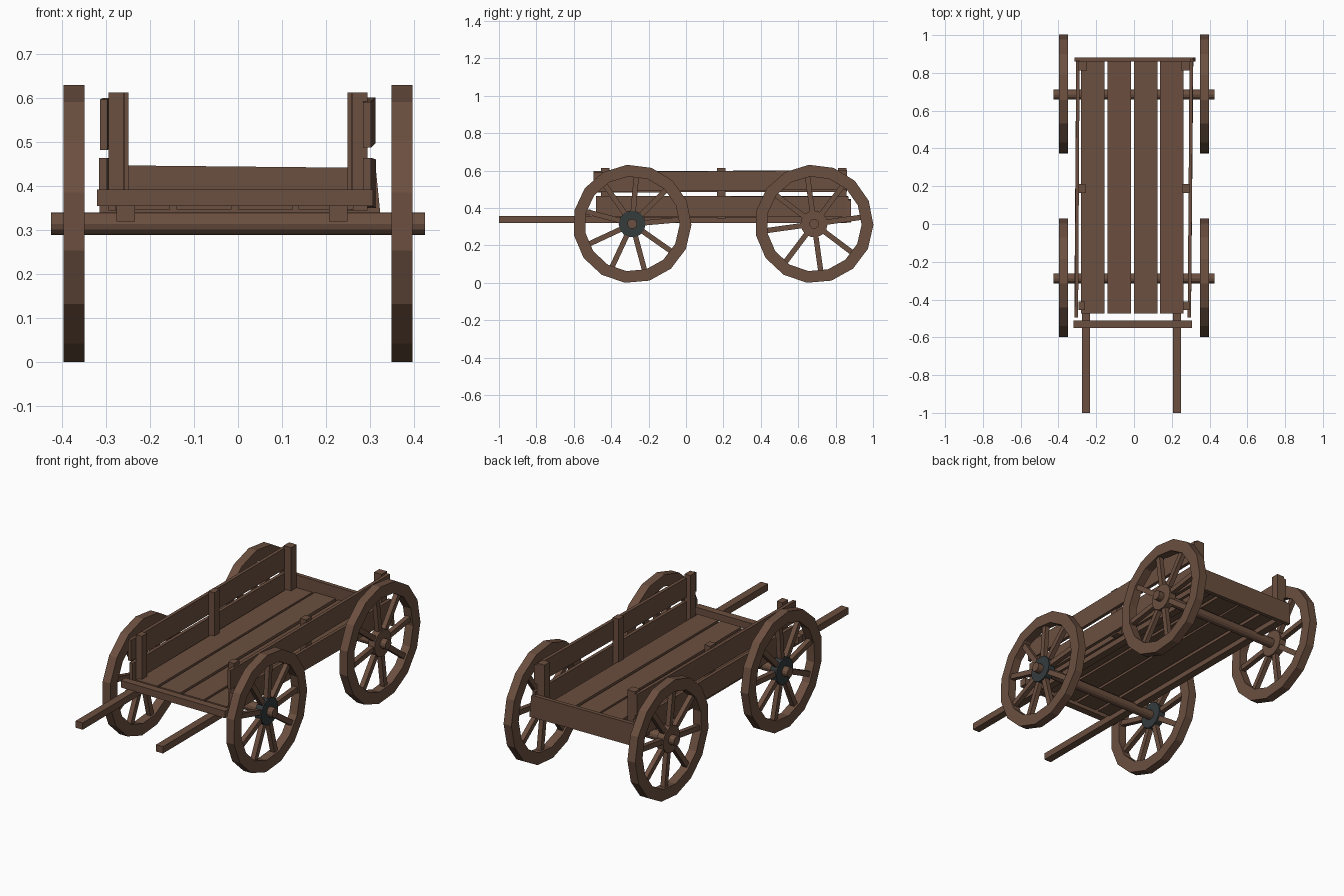
import bpy, bmesh, math
from mathutils import Matrix, Vector

if "Cube" in bpy.data.objects:
    bpy.data.objects.remove(bpy.data.objects["Cube"])


def material(name, rgb):
    m = bpy.data.materials.new(name)
    m.use_nodes = True
    m.diffuse_color = (*rgb, 1)
    bsdf = m.node_tree.nodes["Principled BSDF"]
    bsdf.inputs["Base Color"].default_value = (*rgb, 1)
    bsdf.inputs["Roughness"].default_value = 0.9
    return m


WOOD = material("brown wood", (0.147, 0.078, 0.05))
IRON = material("dark iron", (0.035, 0.043, 0.046))


def finish(name, bm, mat):
    bmesh.ops.recalc_face_normals(bm, faces=bm.faces)
    mesh = bpy.data.meshes.new(name)
    bm.to_mesh(mesh)
    bm.free()
    mesh.materials.append(mat)
    ob = bpy.data.objects.new(name, mesh)
    bpy.context.collection.objects.link(ob)
    return ob


def box(name, x, y, z, skew=(0, 0), mat=WOOD):
    """Box from ranges; skew shifts the rear end in x and z."""
    bm = bmesh.new()
    bmesh.ops.create_cube(bm, size=1)
    for v in bm.verts:
        t = v.co + Vector((0.5, 0.5, 0.5))
        back = t.y
        v.co = [r[0] + (r[1] - r[0]) * k for r, k in zip((x, y, z), t)]
        v.co.x += skew[0] * back
        v.co.z += skew[1] * back
    return finish(name, bm, mat)


def cylinder_x(name, centre, radius, length, sides, mat):
    bm = bmesh.new()
    bmesh.ops.create_cone(bm, cap_ends=True, segments=sides, radius1=radius,
                          radius2=radius, depth=length,
                          matrix=Matrix.Translation(centre) @ Matrix.Rotation(math.pi / 2, 4, 'Y'))
    return finish(name, bm, mat)


AXLE_Z = 0.315
WHEEL_X = 0.3725


def wheel(name, x, y, spokes, phase):
    # Rim: rectangular section swept round the axle
    bm = bmesh.new()
    sides, outer, inner, half = 15, 0.317, 0.254, 0.0235
    rings = []
    for i in range(sides):
        a = math.radians(-1) + math.tau * i / sides
        rings.append([bm.verts.new((x + dx, y + r * math.cos(a), AXLE_Z + r * math.sin(a)))
                      for dx, r in ((-half, inner), (half, inner), (half, outer), (-half, outer))])
    for i in range(sides):
        p, q = rings[i], rings[(i + 1) % sides]
        for k in range(4):
            n = (k + 1) % 4
            bm.faces.new((p[k], p[n], q[n], q[k]))
    finish(name + "_rim", bm, WOOD)
    # Spokes: square bars from hub to rim
    bm = bmesh.new()
    for i in range(spokes):
        a = math.radians(phase) + math.tau * i / spokes
        bmesh.ops.create_cube(bm, size=1, matrix=Matrix.Translation((x, y, AXLE_Z))
                              @ Matrix.Rotation(a, 4, 'X')
                              @ Matrix.Translation((0, 0.16, 0))
                              @ Matrix.Diagonal((0.026, 0.21, 0.028, 1)))
    finish(name + "_spokes", bm, WOOD)


# Wheels, hubs and axles
for end, y, spokes, phase, hub in (("front", -0.288, 9, 5, IRON), ("rear", 0.685, 8, 8, WOOD)):
    for side, s in (("left", 1), ("right", -1)):
        wheel(f"{end}_{side}_wheel", s * WHEEL_X, y, spokes, phase)
        cylinder_x(f"{end}_{side}_hub", (s * WHEEL_X, y, AXLE_Z), 0.072, 0.04, 14, hub)
    cylinder_x(f"{end}_axle", (0, y, AXLE_Z), 0.026, 0.85, 12, WOOD)

# Shafts running under the whole bed
for side, x in (("left", 0.228), ("right", -0.255)):
    box(f"{side}_shaft", (x - 0.021, x + 0.021), (-1, 0.86), (0.32, 0.357))

# Floor planks
for i, x in enumerate((-0.28, -0.14, 0, 0.138)):
    box(f"floor_plank_{i + 1}", (x, x + 0.125), (-0.475, 0.865),
        (0.348, 0.378), (0, 0.004 * (i % 2)))

# Crossbar and tailgate
box("front_crossbar", (-0.32, 0.307), (-0.55, -0.51), (0.355, 0.393))
tailgate = box("tailgate", (-0.315, 0.317), (0.86, 0.882), (0.325, 0.445))
for v in tailgate.data.vertices:
    if v.co.x > 0:
        v.co.x += 0.008 if v.co.z < 0.4 else -0.004
    v.co.z -= 0.01 * v.co.x

# Side boards, slightly crooked
box("right_lower_board", (-0.316, -0.298), (-0.48, 0.865), (0.355, 0.465), (0.01, 0))
box("right_upper_board", (-0.314, -0.296), (-0.495, 0.86), (0.483, 0.597), (0.008, 0.004))
box("left_lower_board", (0.284, 0.302), (-0.48, 0.87), (0.355, 0.465), (0.012, -0.004))
box("left_upper_board", (0.284, 0.302), (-0.495, 0.86), (0.488, 0.592), (0.01, 0.01))

# Side posts
for side, s in (("left", 1), ("right", -1)):
    for place, y, inner in (("front", -0.432, 0.26), ("middle", 0.188, 0.258), ("rear", 0.836, 0.249)):
        box(f"{side}_{place}_post", sorted((s * inner, s * 0.294)),
            (y - 0.023, y + 0.023), (0.345, 0.613))
